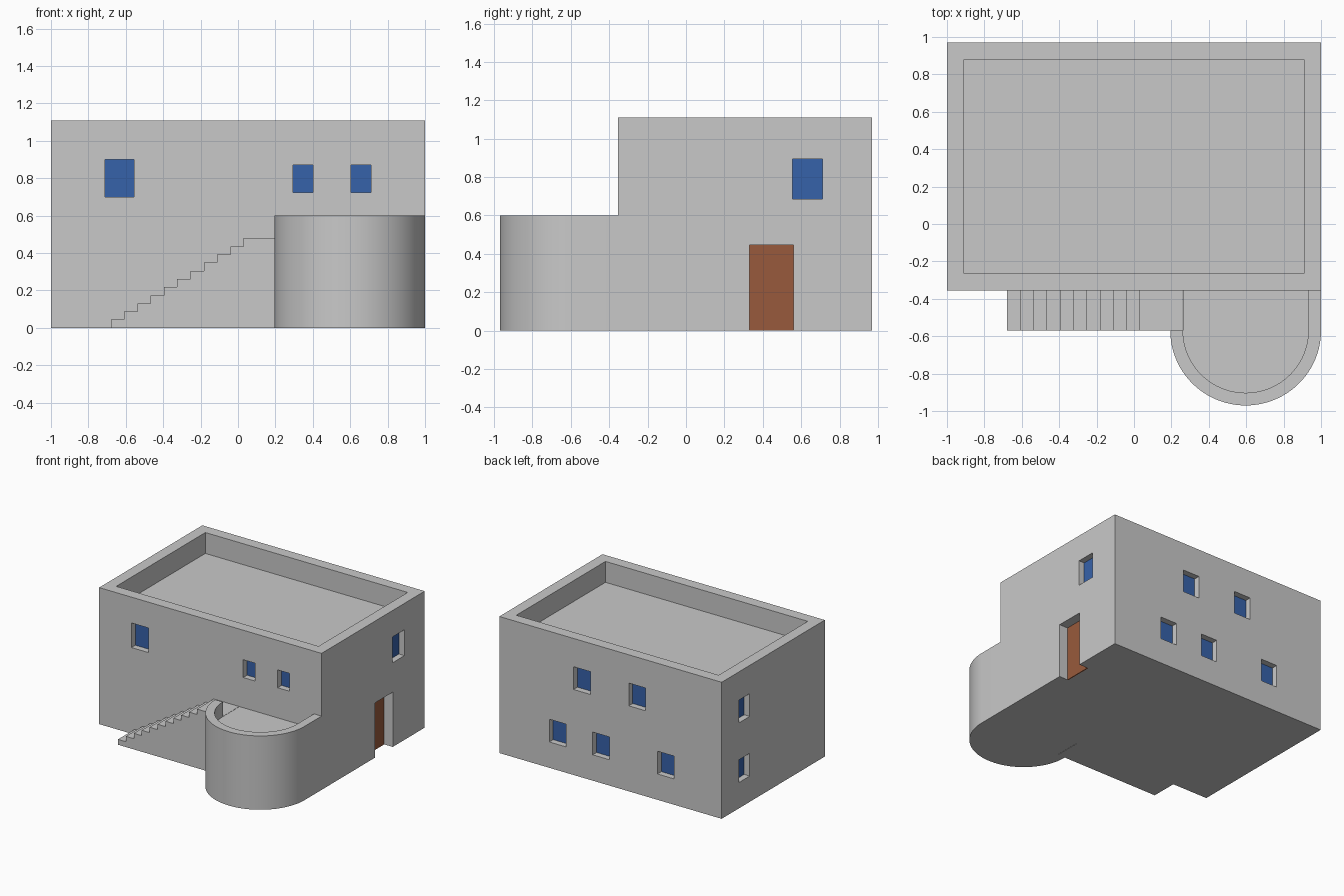
import bpy, bmesh, math

if "Cube" in bpy.data.objects:
    bpy.data.objects.remove(bpy.data.objects["Cube"])

def material(name, rgb):
    m = bpy.data.materials.new(name)
    m.diffuse_color = (*rgb, 1)
    m.use_nodes = True
    m.node_tree.nodes["Principled BSDF"].inputs["Base Color"].default_value = m.diffuse_color
    return m

PLASTER = material("grey plaster", (0.584, 0.584, 0.584))
GLASS = material("blue glass", (0.037, 0.122, 0.402))
WOOD = material("brown wood", (0.314, 0.102, 0.045))

FRONT, BACK, H = -0.355, 0.97, 1.11      # house walls and height
YS, DECK, RIM = -0.57, 0.48, 0.60        # stair edge, terrace floor, terrace wall top
DEPTH = 0.055                            # window recess

def finish(name, bm, mat):
    bmesh.ops.recalc_face_normals(bm, faces=bm.faces)
    me = bpy.data.meshes.new(name)
    bm.to_mesh(me)
    bm.free()
    me.materials.append(mat)
    ob = bpy.data.objects.new(name, me)
    bpy.context.collection.objects.link(ob)
    return ob

def add_prism(bm, pts, move):
    """Extrude a closed 3D outline along a vector."""
    face = bm.faces.new([bm.verts.new(p) for p in pts])
    ext = bmesh.ops.extrude_face_region(bm, geom=[face], use_keep_orig=True)
    bmesh.ops.translate(bm, vec=move, verts=[v for v in ext["geom"] if isinstance(v, bmesh.types.BMVert)])

def add_box(bm, lo, hi):
    (x0, y0, z0), (x1, y1, z1) = lo, hi
    add_prism(bm, [(x0, y0, z0), (x1, y0, z0), (x1, y1, z0), (x0, y1, z0)], (0, 0, z1 - z0))

def wall_box(wall, a0, a1, z0, z1, d0, d1):
    """Box on a wall: span a0..a1 along it, from depth d0 to d1 behind its surface."""
    face, sign = {"front": (FRONT, 1), "back": (BACK, -1), "left": (-1, 1), "right": (1, -1)}[wall]
    d = sorted((face + sign * d0, face + sign * d1))
    if wall in ("front", "back"):
        return (a0, d[0], z0), (a1, d[1], z1)
    return (d[0], a0, z0), (d[1], a1, z1)

# Openings: wall, span along wall, z range
windows = [
    ("front", -0.71, -0.555, 0.70, 0.90),
    ("front", 0.295, 0.40, 0.725, 0.87),
    ("front", 0.605, 0.71, 0.725, 0.87),
    ("right", 0.555, 0.71, 0.685, 0.895),
    ("left", 0.61, 0.75, 0.695, 0.88),
    ("left", 0.61, 0.75, 0.21, 0.395),
]
windows += [("back", x, x + 0.15, 0.695, 0.88) for x in (0.182, -0.315)]
windows += [("back", x, x + 0.15, 0.21, 0.395) for x in (0.40, 0.01, -0.573)]
door = ("right", 0.33, 0.56, 0.0, 0.445)
DOOR_DEPTH = 0.085

# House block
bm = bmesh.new()
add_box(bm, (-1, FRONT, 0), (1, BACK, H))
house = finish("house_walls", bm, PLASTER)

# Cutter: sunken roof, window recesses and doorway
bm = bmesh.new()
add_box(bm, (-0.91, FRONT + 0.09, H - 0.17), (0.91, BACK - 0.09, H + 0.1))
for w in windows:
    add_box(bm, *wall_box(*w, -0.05, DEPTH))
add_box(bm, *wall_box(*door[:3], -0.1, door[4], -0.05, DOOR_DEPTH))
cutter = finish("opening_cutter", bm, PLASTER)
cutter.hide_render = True
mod = house.modifiers.new("openings", "BOOLEAN")
mod.operation, mod.solver, mod.object = "DIFFERENCE", "EXACT", cutter
bpy.context.view_layer.objects.active = house
bpy.ops.object.modifier_apply(modifier=mod.name)
bpy.data.objects.remove(cutter)

# Window panes and door at the back of their recesses
for i, w in enumerate(windows):
    bm = bmesh.new()
    add_box(bm, *wall_box(*w, DEPTH - 0.005, DEPTH))
    finish(f"{w[0]}_window_{i + 1}", bm, GLASS)
bm = bmesh.new()
add_box(bm, *wall_box(*door, DOOR_DEPTH - 0.008, DOOR_DEPTH))
finish("door", bm, WOOD)

# Solid staircase with landing
STEPS, X0, X1 = 11, -0.68, 0.03
run, rise = (X1 - X0) / (STEPS - 1), DECK / STEPS
profile = [(X0, 0)]
for i in range(STEPS):
    x = X0 + i * run
    profile += [(x, (i + 1) * rise), (x + run if i < STEPS - 1 else 0.26, (i + 1) * rise)]
    if i < STEPS - 1:
        profile.pop()                    # next riser starts at the tread end
        profile.append((x + run, (i + 1) * rise))
profile.append((0.26, 0))
bm = bmesh.new()
add_prism(bm, [(x, YS, z) for x, z in profile], (0, FRONT - YS, 0))
finish("staircase", bm, PLASTER)

# Round terrace: outer wall and floor
CX, R_OUT, R_IN, SEG = 0.597, 0.403, 0.335, 48

def arc(r):
    """Half circle from the left end round the front to the right end."""
    return [(CX - r * math.cos(math.pi * i / SEG), YS - (r - 0.003 * r / R_OUT) * math.sin(math.pi * i / SEG), 0)
            for i in range(SEG + 1)]

inner = arc(R_IN)
right = CX + R_IN
bm = bmesh.new()
add_prism(bm, arc(R_OUT) + [(1, FRONT, 0), (right, FRONT, 0)] + inner[::-1], (0, 0, RIM))
terrace_wall = finish("terrace_wall", bm, PLASTER)
bm = bmesh.new()
add_prism(bm, inner + [(right, FRONT, 0), (CX - R_IN, FRONT, 0)], (0, 0, DECK))
finish("terrace_floor", bm, PLASTER)

bpy.ops.object.select_all(action="DESELECT")
terrace_wall.select_set(True)
bpy.context.view_layer.objects.active = terrace_wall
bpy.ops.object.shade_smooth_by_angle(angle=math.radians(30))
